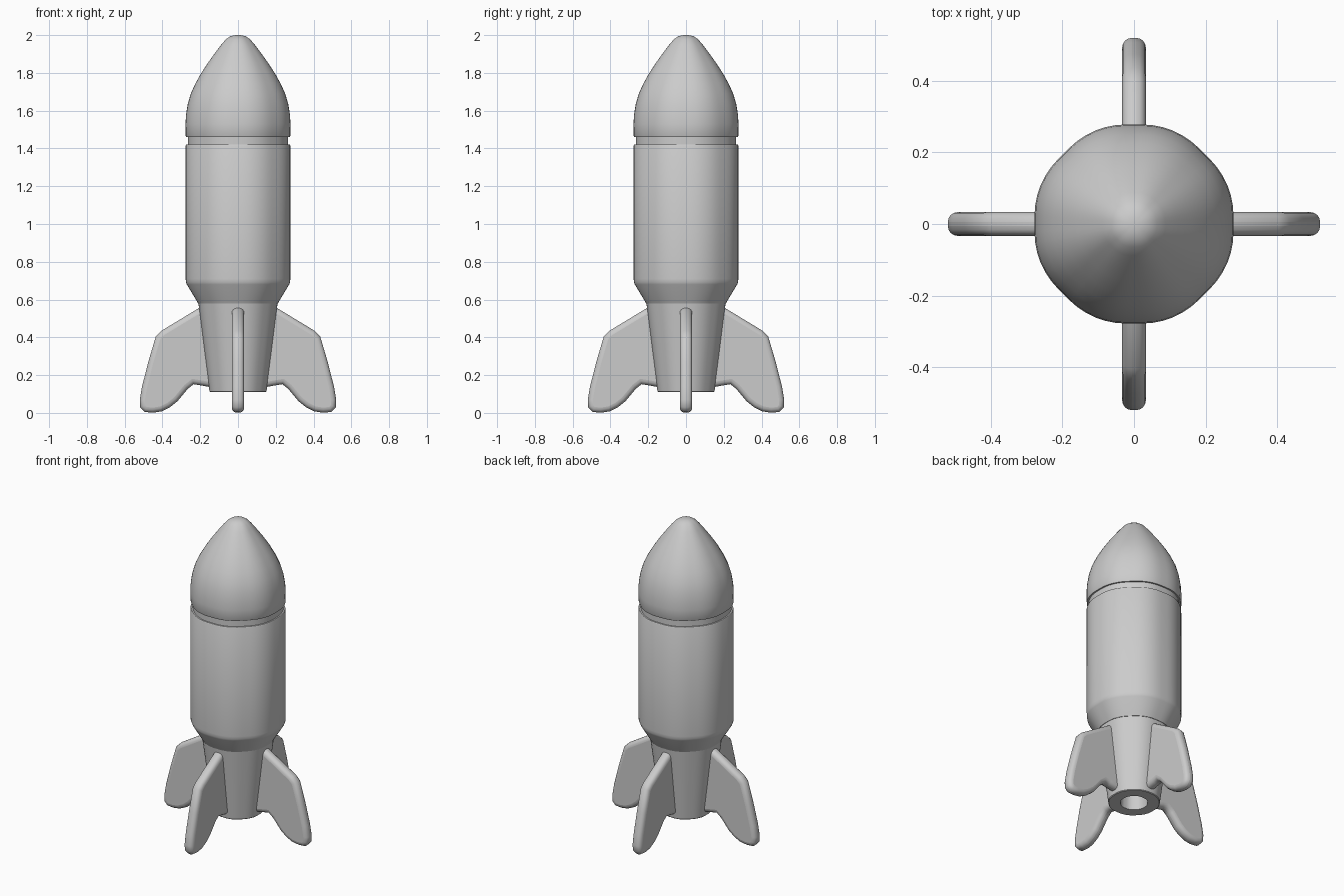
import bpy, bmesh, math

if "Cube" in bpy.data.objects:
    bpy.data.objects.remove(bpy.data.objects["Cube"])


def octagon_section(seg=6):
    """Unit-apothem octagon with filleted corners, as (x, y) points."""
    half = math.tan(math.pi / 8)
    t = half * 0.8                      # length of each edge used by the fillet
    rad = t / math.tan(math.pi / 8)     # fillet radius
    dist = (1 - rad) / math.cos(math.pi / 8)
    pts = []
    for k in range(8):
        mid = math.pi / 8 + k * math.pi / 4
        for i in range(seg + 1):
            a = mid - math.pi / 8 + i * math.pi / 4 / seg
            pts.append((dist * math.cos(mid) + rad * math.cos(a),
                        dist * math.sin(mid) + rad * math.sin(a)))
    return pts


def finish(bm, name, angle):
    bmesh.ops.recalc_face_normals(bm, faces=bm.faces)
    me = bpy.data.meshes.new(name)
    bm.to_mesh(me)
    bm.free()
    ob = bpy.data.objects.new(name, me)
    bpy.context.collection.objects.link(ob)
    bpy.ops.object.select_all(action='DESELECT')
    ob.select_set(True)
    bpy.context.view_layer.objects.active = ob
    bpy.ops.object.shade_smooth_by_angle(angle=math.radians(angle))
    return ob


def loft(name, profile, angle=35):
    """Stack the rounded octagon along a list of (radius, z), capped at both ends."""
    bm = bmesh.new()
    sec = octagon_section()
    n = len(sec)
    rings = [[bm.verts.new((r * x, r * y, z)) for x, y in sec] for r, z in profile]
    for a, b in zip(rings, rings[1:]):
        for i in range(n):
            j = (i + 1) % n
            bm.faces.new((a[i], a[j], b[j], b[i]))
    bm.faces.new(rings[0])
    bm.faces.new(rings[-1])
    return finish(bm, name, angle)


# Nose cone
loft("nose_cone", [(0.262, 1.46), (0.274, 1.46), (0.277, 1.466), (0.278, 1.53),
                   (0.275, 1.58), (0.266, 1.635), (0.25, 1.69), (0.225, 1.745),
                   (0.194, 1.80), (0.158, 1.855), (0.122, 1.905), (0.088, 1.95),
                   (0.064, 1.978), (0.042, 1.993), (0.02, 1.999), (0.005, 2.0)])

# Recessed band between nose and body
loft("neck_band", [(0.265, 1.40), (0.265, 1.48)])

# Main body with tapered shoulder
loft("body", [(0.19, 0.575), (0.212, 0.58), (0.217, 0.59), (0.271, 0.68),
              (0.276, 0.692), (0.277, 0.71), (0.277, 1.414),
              (0.274, 1.42), (0.262, 1.42)])

# Tail with a nozzle opening underneath
loft("tail", [(0.02, 0.24), (0.075, 0.24), (0.08, 0.11), (0.147, 0.11),
              (0.151, 0.114), (0.212, 0.60)])

# Four fins
FIN = [(0.11, 0.57), (0.205, 0.556), (0.405, 0.435), (0.435, 0.405), (0.475, 0.27),
       (0.508, 0.14), (0.52, 0.07), (0.518, 0.03), (0.495, 0.005), (0.45, 0.001),
       (0.405, 0.008), (0.36, 0.03), (0.32, 0.062), (0.265, 0.128), (0.235, 0.152),
       (0.205, 0.147), (0.11, 0.13)]
HALF_THICK = 0.033


def fin(name, turn):
    bm = bmesh.new()
    face = bm.faces.new([bm.verts.new((x, -HALF_THICK, z)) for x, z in FIN])
    ext = bmesh.ops.extrude_face_region(bm, geom=[face])
    moved = [v for v in ext["geom"] if isinstance(v, bmesh.types.BMVert)]
    bmesh.ops.translate(bm, verts=moved, vec=(0, 2 * HALF_THICK, 0))
    ob = finish(bm, name, 50)
    ob.rotation_euler.z = turn
    bev = ob.modifiers.new("round_edges", 'BEVEL')
    bev.width = 0.027
    bev.segments = 4
    bev.limit_method = 'ANGLE'
    bev.angle_limit = math.radians(65)
    bev.use_clamp_overlap = False


for k, side in enumerate(("right", "back", "left", "front")):
    fin(side + "_fin", k * math.pi / 2)
